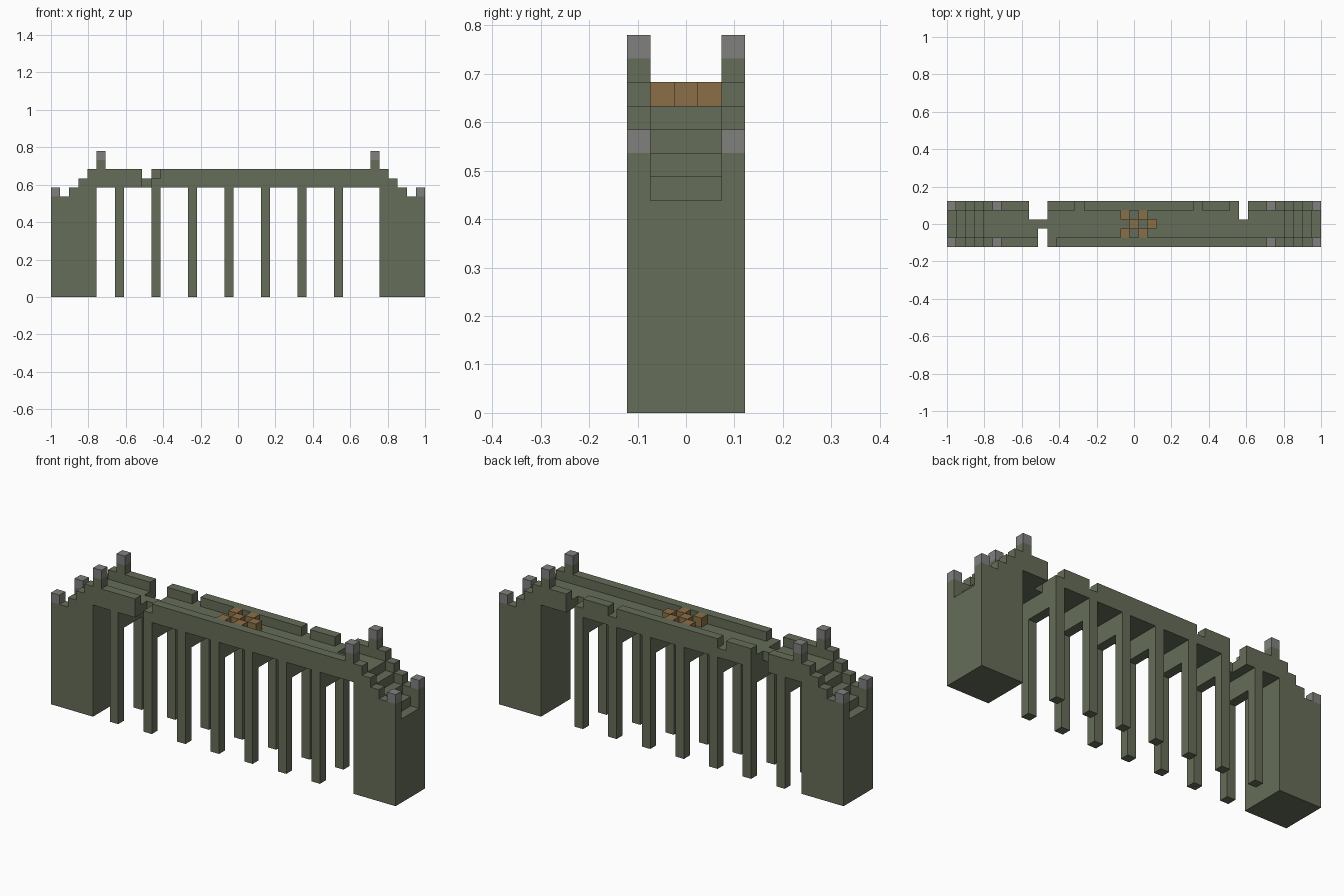
import bpy
import bmesh

U = 2 / 41      # one block
LENGTH, WIDTH = 41, 5

if "Cube" in bpy.data.objects:
    bpy.data.objects.remove(bpy.data.objects["Cube"], do_unlink=True)


def material(name, color):
    mat = bpy.data.materials.new(name)
    mat.use_nodes = True
    mat.diffuse_color = (*color, 1)
    bsdf = next(n for n in mat.node_tree.nodes if n.type == "BSDF_PRINCIPLED")
    bsdf.inputs["Base Color"].default_value = (*color, 1)
    bsdf.inputs["Roughness"].default_value = 0.9
    return mat


STONE = material("mossy stone", (0.130, 0.153, 0.098))
GREY = material("grey stone", (0.216, 0.216, 0.212))
WOOD = material("brown wood", (0.258, 0.159, 0.063))


def blocks(name, mat, boxes):
    """One object from boxes given as block ranges (x0, x1, y0, y1, z0, z1)."""
    bm = bmesh.new()
    for x0, x1, y0, y1, z0, z1 in boxes:
        cube = bmesh.ops.create_cube(bm, size=1)
        for v in cube["verts"]:
            v.co.x = (x1 if v.co.x > 0 else x0) * U - 1
            v.co.y = ((y1 if v.co.y > 0 else y0) - WIDTH / 2) * U
            v.co.z = (z1 if v.co.z > 0 else z0) * U
    mesh = bpy.data.meshes.new(name)
    bm.to_mesh(mesh)
    bm.free()
    mesh.materials.append(mat)
    obj = bpy.data.objects.new(name, mesh)
    bpy.context.collection.objects.link(obj)
    return obj


def mirrored(box):
    x0, x1, *rest = box
    return (LENGTH - x1, LENGTH - x0, *rest)


def both_ends(boxes):
    return boxes + [mirrored(b) for b in boxes]


def both_sides(x0, x1, z0, z1):
    return [(x0, x1, y, y + 1, z0, z1) for y in (0, 4)]


# Abutments: solid base, inner staircase and stepped side walls
blocks("abutment_bases", STONE, both_ends([(0, 5, 0, 5, 0, 9)]))
blocks("stairs", STONE, both_ends([(i, 5, 1, 4, 8 + i, 9 + i) for i in range(1, 5)]))
side_walls = both_sides(0, 5, 9, 11)
for step in (2, 3, 4):
    side_walls += both_sides(step, 5, 9 + step, 10 + step)
blocks("stair_walls", STONE, both_ends(side_walls))

# Deck with broken-out gaps
blocks("deck", STONE, [(x0, x1, y0, y1, 12, 13) for x0, x1, y0, y1 in (
    (5, 9, 0, 5), (9, 10, 0, 3), (10, 11, 2, 3),
    (11, 32, 0, 5), (32, 33, 0, 3), (33, 36, 0, 5))])

# Parapets with missing stretches
blocks("front_parapet", STONE,
       [(x0, x1, 0, 1, 13, 14) for x0, x1 in ((5, 10), (12, 36))])
blocks("back_parapet", STONE,
       [(x0, x1, 4, 5, 13, 14)
        for x0, x1 in ((5, 9), (11, 14), (15, 27), (28, 31), (33, 36))])

# Piers joined by cross beams below the deck
pier_spots = range(7, 32, 4)
blocks("piers", STONE, [b for x in pier_spots for b in both_sides(x, x + 1, 0, 12)])
blocks("cross_beams", STONE, [(x, x + 1, 1, 4, 10, 12) for x in pier_spots])

# Posts and grey caps
blocks("gate_posts", STONE, both_ends(both_sides(5, 6, 14, 15)))
blocks("gate_post_caps", GREY, both_ends(both_sides(5, 6, 15, 16)))
blocks("end_caps", GREY, both_ends(both_sides(0, 1, 11, 12)))

# Checkered pile of wooden blocks on the deck
blocks("wood_pile", WOOD, [(x, x + 1, y, y + 1, 13, 14)
                           for y in (1, 2, 3) for x in range(19, 23)
                           if (x + y) % 2 == 0])
